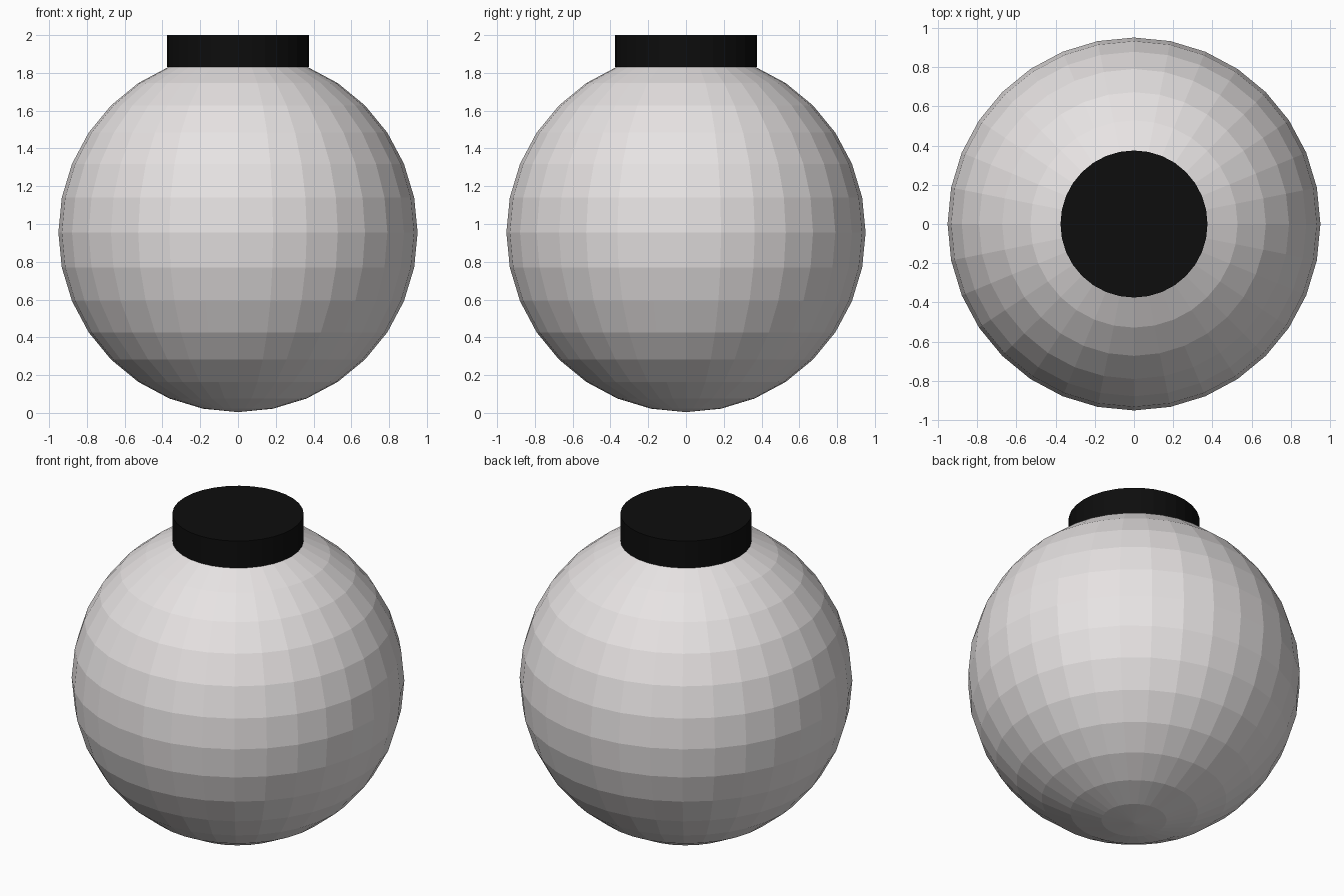
import bpy

if "Cube" in bpy.data.objects:
    bpy.data.objects.remove(bpy.data.objects["Cube"])


def paint(obj, name, color):
    mat = bpy.data.materials.new(name)
    mat.diffuse_color = color
    mat.use_nodes = True
    mat.node_tree.nodes["Principled BSDF"].inputs["Base Color"].default_value = mat.diffuse_color
    obj.data.materials.append(mat)


# Faceted round body
bpy.ops.mesh.primitive_uv_sphere_add(segments=32, ring_count=16, radius=0.951,
                                     location=(0, 0, 0.955))
body = bpy.context.object
body.name = "round_body"
paint(body, "pale_shell", (0.8, 0.77, 0.77, 1))

# Flat cap on top
CAP_BOTTOM, CAP_TOP = 1.83, 2.0
bpy.ops.mesh.primitive_cylinder_add(vertices=32, radius=0.375,
                                    depth=CAP_TOP - CAP_BOTTOM,
                                    location=(0, 0, (CAP_TOP + CAP_BOTTOM) / 2))
cap = bpy.context.object
cap.name = "top_cap"
paint(cap, "black_cap", (0.004, 0.004, 0.004, 1))
